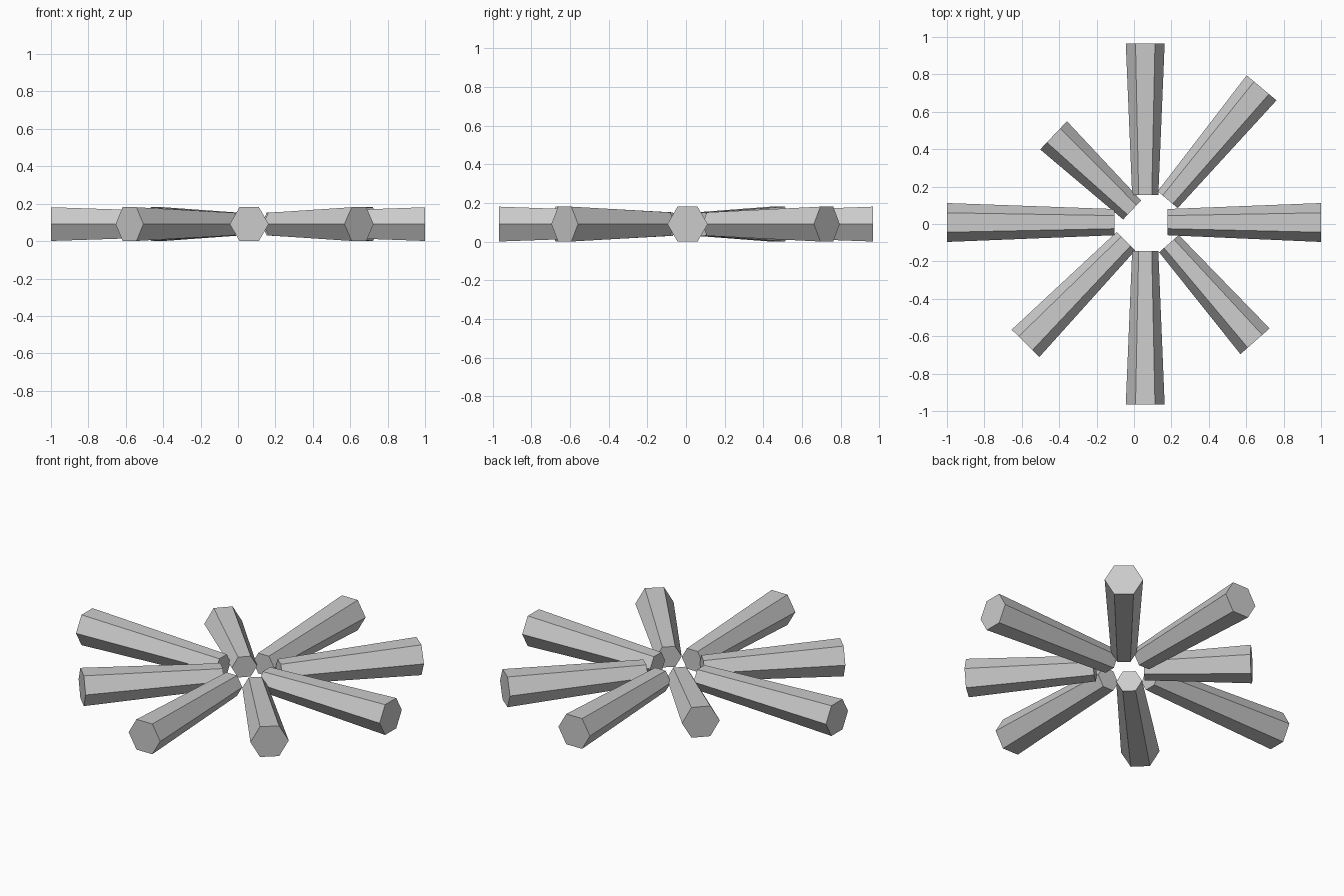
import bpy
import bmesh
from math import cos, sin, tau
from mathutils import Vector

cube = bpy.data.objects.get("Cube")
if cube:
    bpy.data.objects.remove(cube)

INNER_RADIUS, OUTER_RADIUS, AXIS_HEIGHT = 0.07, 0.104, 0.091

grey = bpy.data.materials.new("light_grey")
grey.use_nodes = True
colour = (0.6, 0.6, 0.6, 1)
grey.diffuse_color = colour
grey.node_tree.nodes["Principled BSDF"].inputs["Base Color"].default_value = colour


def tapered_bar(name, inner, outer):
    """Six-sided bar lying flat, widening from its inner to its outer end."""
    start, end = (Vector((*p, AXIS_HEIGHT)) for p in (inner, outer))
    side = (end - start).normalized().cross(Vector((0, 0, 1)))
    bm = bmesh.new()

    def ring(centre, radius):
        return [bm.verts.new(centre + radius * (side * cos(a) + Vector((0, 0, sin(a)))))
                for a in (tau * k / 6 for k in range(6))]

    near, far = ring(start, INNER_RADIUS), ring(end, OUTER_RADIUS)
    bm.faces.new(near)
    bm.faces.new(far)
    for k in range(6):
        n = (k + 1) % 6
        bm.faces.new((near[k], near[n], far[n], far[k]))
    bmesh.ops.recalc_face_normals(bm, faces=bm.faces)
    mesh = bpy.data.meshes.new(name)
    bm.to_mesh(mesh)
    bm.free()
    mesh.materials.append(grey)
    bpy.context.collection.objects.link(bpy.data.objects.new(name, mesh))


# Eight spokes around an open centre
spokes = {
    "left_spoke": ((0.18, 0.01), (1.0, 0.008)),
    "back_left_spoke": ((0.18, 0.13), (0.682, 0.728)),
    "back_spoke": ((0.06, 0.155), (0.06, 0.966)),
    "back_right_spoke": ((-0.01, 0.075), (-0.43, 0.474)),
    "right_spoke": ((-0.105, 0.01), (-1.0, 0.008)),
    "front_right_spoke": ((-0.043, -0.092), (-0.58, -0.638)),
    "front_spoke": ((0.06, -0.145), (0.06, -0.966)),
    "front_left_spoke": ((0.187, -0.105), (0.647, -0.627)),
}
for name, (inner, outer) in spokes.items():
    tapered_bar(name, inner, outer)
